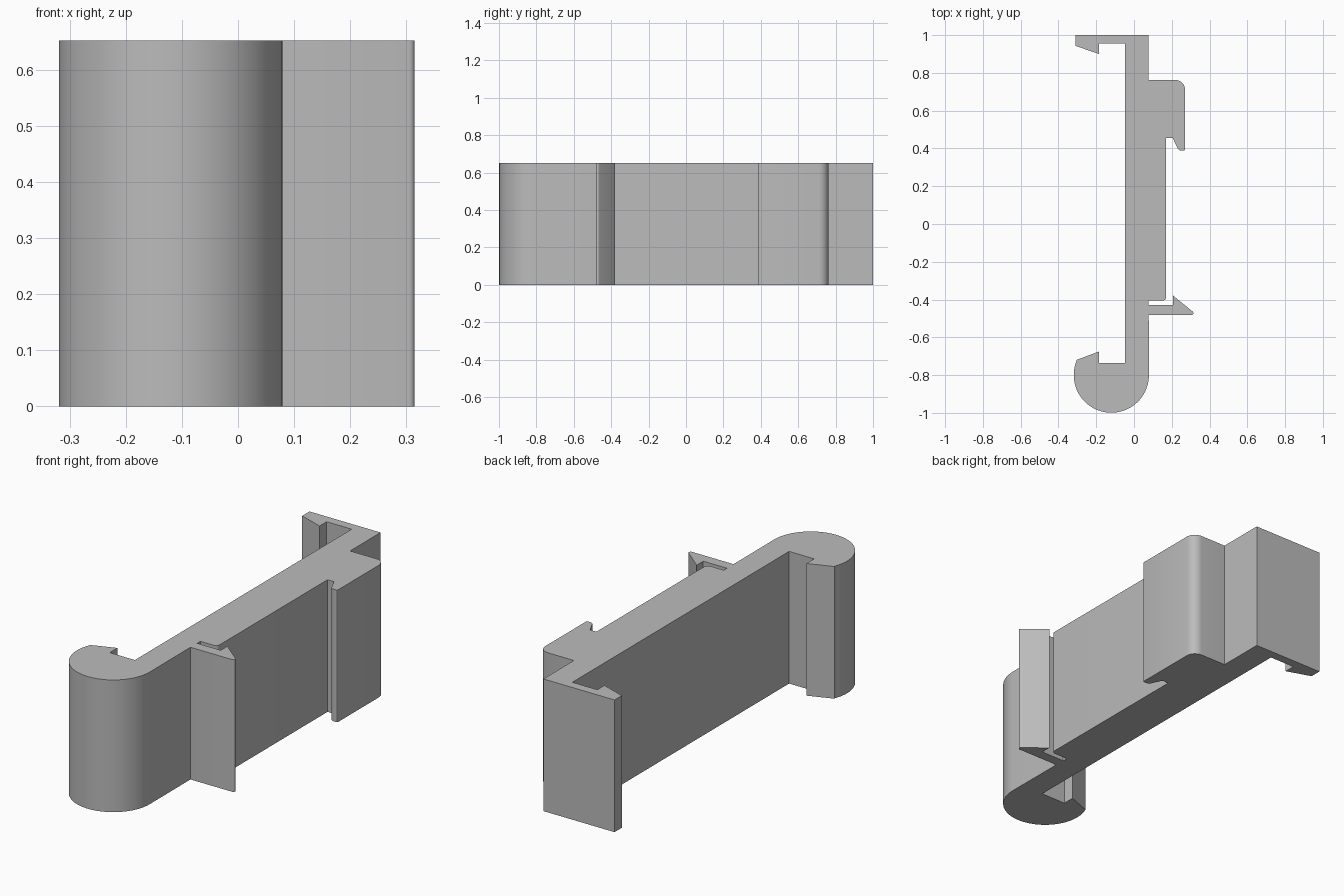
import bpy, bmesh, math
from mathutils import Vector

cube = bpy.data.objects.get("Cube")
if cube:
    bpy.data.objects.remove(cube, do_unlink=True)

HEIGHT = 0.652


def arc(cx, cy, r, start, end, steps):
    """Points along a circular arc, angles in degrees."""
    angles = [math.radians(start + (end - start) * i / steps) for i in range(steps + 1)]
    return [(cx + r * math.cos(a), cy + r * math.sin(a)) for a in angles]


def rounded(before, corner, after, r, steps=8):
    """Replace a corner by a tangent arc of radius r."""
    p = Vector(corner)
    u = (Vector(before) - p).normalized()
    v = (Vector(after) - p).normalized()
    half = u.angle(v) / 2
    centre = p + (u + v).normalized() * (r / math.sin(half))
    reach = r / math.tan(half)
    a, b = p + u * reach - centre, p + v * reach - centre
    turn = b.angle(a)
    pts = []
    for i in range(steps + 1):
        t = i / steps
        q = (a * math.sin((1 - t) * turn) + b * math.sin(t * turn)) / math.sin(turn)
        pts.append(tuple(centre + q))
    return pts


def extrude_profile(name, outline, height, material):
    bm = bmesh.new()
    base = bm.faces.new([bm.verts.new((x, y, 0)) for x, y in outline])
    top = bmesh.ops.extrude_face_region(bm, geom=[base], use_keep_orig=True)["geom"]
    bmesh.ops.translate(bm, vec=(0, 0, height),
                        verts=[g for g in top if isinstance(g, bmesh.types.BMVert)])
    bmesh.ops.recalc_face_normals(bm, faces=bm.faces)
    mesh = bpy.data.meshes.new(name)
    bm.to_mesh(mesh)
    bm.free()
    mesh.materials.append(material)
    obj = bpy.data.objects.new(name, mesh)
    bpy.context.collection.objects.link(obj)
    return obj


# Plain grey plastic
grey = bpy.data.materials.new("light_grey")
grey.use_nodes = True
grey.diffuse_color = (0.5, 0.5, 0.5, 1)
grey.node_tree.nodes["Principled BSDF"].inputs["Base Color"].default_value = (0.5, 0.5, 0.5, 1)

# Back hook and inner side of the spine
back_hook = [(0.078, 1), (-0.31, 1), (-0.31, 0.943), (-0.185, 0.9),
             (-0.185, 0.955), (-0.048, 0.955)]

# Front hook with its round outer end
front_hook = [(-0.048, -0.735), (-0.185, -0.735), (-0.185, -0.675), (-0.305, -0.72)]
front_hook += arc(-0.12, -0.8, 0.199, 158, 360, 48)

# Thin barbed latch
latch = [(0.078, -0.482)]
latch += rounded((0.078, -0.482), (0.333, -0.482), (0.207, -0.379), 0.01, 5)
latch += [(0.207, -0.379), (0.207, -0.43), (0.078, -0.43)]

# Thickened middle of the spine
rib = [(0.078, -0.405)]
rib += rounded((0.078, -0.405), (0.17, -0.405), (0.17, 0.455), 0.018)
rib += [(0.17, 0.455), (0.205, 0.455)]

# Side catch with rounded lip and shoulder
catch = rounded((0.205, 0.455), (0.237, 0.388), (0.27, 0.388), 0.024)
catch += rounded((0.237, 0.388), (0.27, 0.388), (0.27, 0.762), 0.006, 3)
catch += rounded((0.27, 0.388), (0.27, 0.762), (0.078, 0.762), 0.05, 10)
catch += [(0.078, 0.762)]

clip = extrude_profile("clip_body", back_hook + front_hook + latch + rib + catch, HEIGHT, grey)

bpy.ops.object.select_all(action="DESELECT")
clip.select_set(True)
bpy.context.view_layer.objects.active = clip
bpy.ops.object.shade_smooth_by_angle(angle=math.radians(30))
